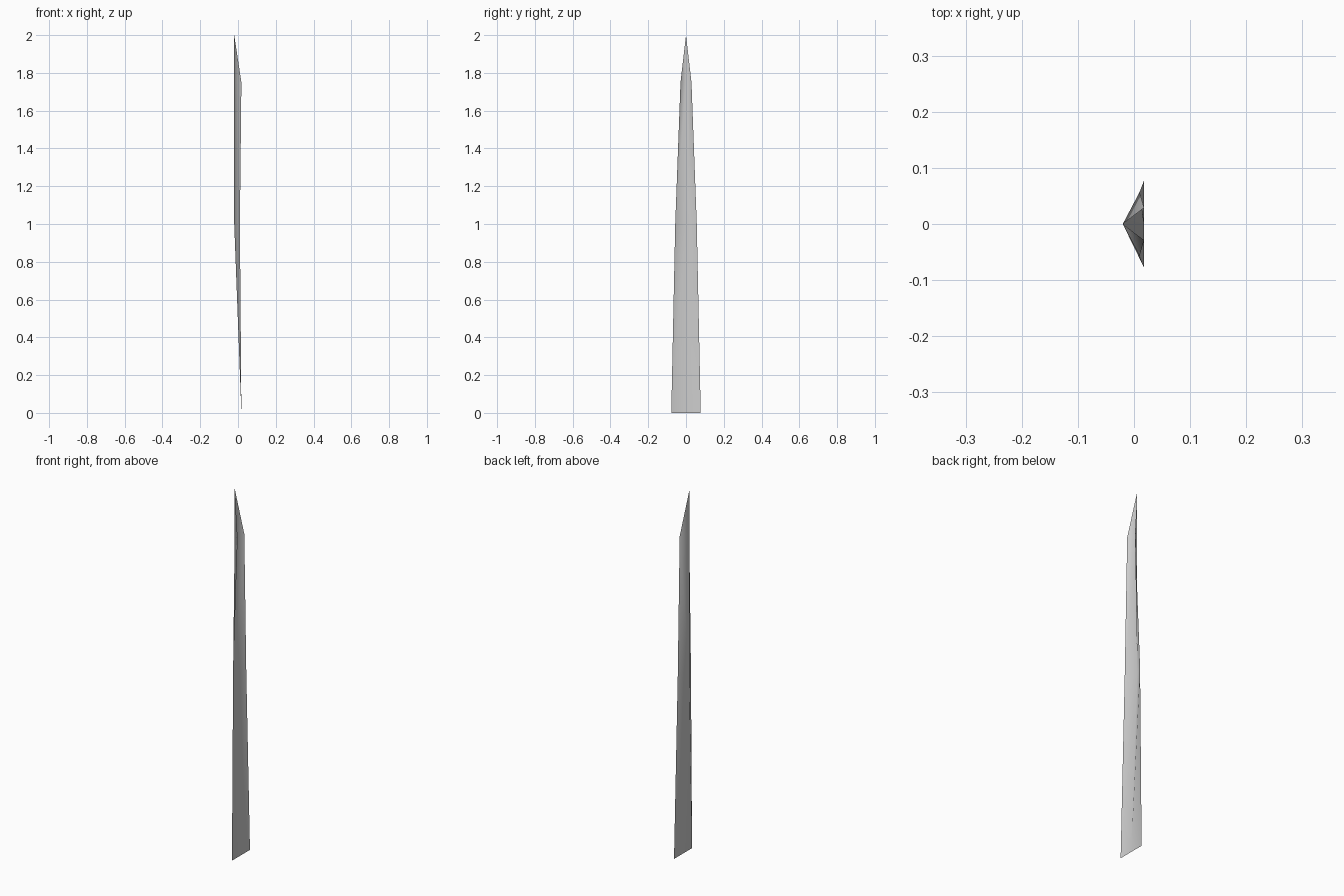
import bpy, bmesh

if "Cube" in bpy.data.objects:
    bpy.data.objects.remove(bpy.data.objects["Cube"])

# Rows up the blade: (z, half width, spine x, edge x)
rows = [(0.0, 0.078, 0.018, 0.018),
        (1.0, 0.057, -0.02, 0.01),
        (1.75, 0.029, -0.02, 0.018)]

# Creased grass blade, flat at the root and folded towards the tip
bm = bmesh.new()
grid = [[bm.verts.new(p) for p in ((e, -w, z), (s, 0, z), (e, w, z))]
        for z, w, s, e in rows]
for low, high in zip(grid, grid[1:]):
    for i in range(2):
        bm.faces.new((low[i], low[i + 1], high[i + 1], high[i]))

# Pointed tip
tip = bm.verts.new((-0.02, 0, 2.0))
for i in range(2):
    bm.faces.new((grid[-1][i], grid[-1][i + 1], tip))

for f in bm.faces:
    f.smooth = True
mesh = bpy.data.meshes.new("grass_blade")
bm.to_mesh(mesh)
bm.free()
blade = bpy.data.objects.new("grass_blade", mesh)
bpy.context.collection.objects.link(blade)
